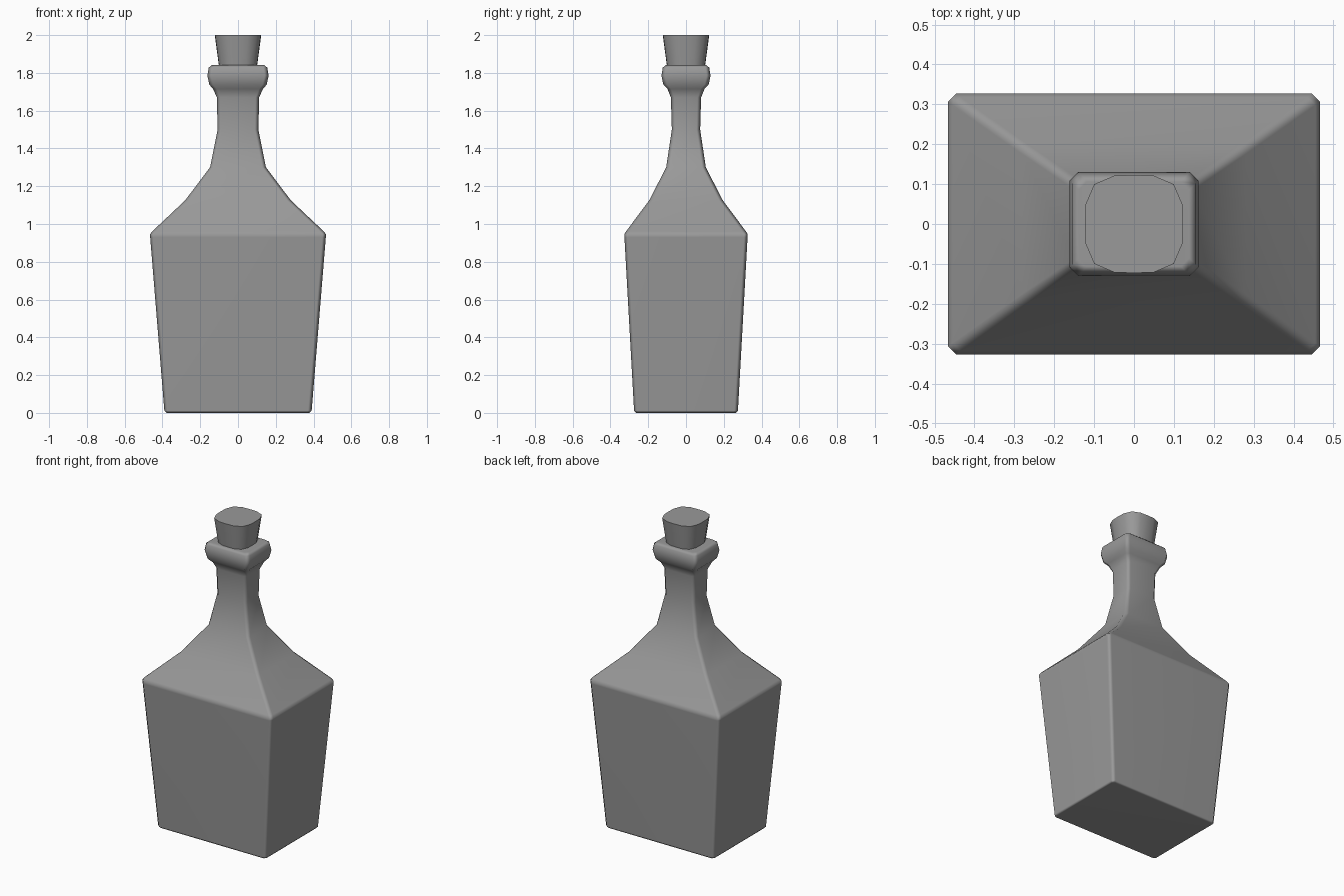
import bpy, bmesh, math

cube = bpy.data.objects.get("Cube")
if cube:
    bpy.data.objects.remove(cube, do_unlink=True)

grey = bpy.data.materials.new("plain grey")
grey.use_nodes = True
colour = (0.32, 0.32, 0.32, 1)
grey.diffuse_color = colour
grey.node_tree.nodes["Principled BSDF"].inputs["Base Color"].default_value = colour


def chamfered_rectangle(hx, hy, c):
    """Corner points of a rectangle with cut corners, anticlockwise."""
    return [(hx, c - hy), (hx, hy - c), (hx - c, hy), (c - hx, hy),
            (-hx, hy - c), (-hx, c - hy), (c - hx, -hy), (hx - c, -hy)]


def rounded_square(r, power=3.3, sides=16):
    """Squarish ring following a superellipse."""
    points = []
    for i in range(sides):
        a = math.tau * i / sides
        x, y = math.cos(a), math.sin(a)
        k = r / (abs(x) ** power + abs(y) ** power) ** (1 / power)
        points.append((x * k, y * k))
    return points


def loft(name, sections, angle):
    """Skin (outline, height) sections from bottom to top and cap the ends."""
    bm = bmesh.new()
    rings = [[bm.verts.new((x, y, z)) for x, y in outline] for outline, z in sections]
    for low, high in zip(rings, rings[1:]):
        n = len(low)
        for i in range(n):
            j = (i + 1) % n
            bm.faces.new((low[i], low[j], high[j], high[i]))
    bm.faces.new(rings[0][::-1])
    bm.faces.new(rings[-1])
    mesh = bpy.data.meshes.new(name)
    bm.to_mesh(mesh)
    bm.free()
    mesh.materials.append(grey)
    obj = bpy.data.objects.new(name, mesh)
    bpy.context.collection.objects.link(obj)
    bpy.ops.object.select_all(action='DESELECT')
    obj.select_set(True)
    bpy.context.view_layer.objects.active = obj
    bpy.ops.object.shade_smooth_by_angle(angle=math.radians(angle))
    return obj


# Bottle: half width, half depth, corner cut, height
profile = [
    (0.378, 0.263, 0.012, 0.0), (0.39, 0.275, 0.02, 0.012),
    (0.465, 0.326, 0.02, 0.93), (0.466, 0.327, 0.02, 0.945),
    (0.455, 0.318, 0.02, 0.96),
    (0.28, 0.195, 0.02, 1.125), (0.148, 0.105, 0.02, 1.30),
    (0.108, 0.075, 0.02, 1.50), (0.112, 0.08, 0.02, 1.67),
    (0.132, 0.098, 0.02, 1.715),
    (0.152, 0.12, 0.022, 1.738), (0.162, 0.13, 0.022, 1.785),
    (0.155, 0.123, 0.022, 1.828), (0.138, 0.106, 0.02, 1.842),
]
bottle = loft("bottle", [(chamfered_rectangle(hx, hy, c), z) for hx, hy, c, z in profile], 75)
weighted = bottle.modifiers.new("soft corners", 'WEIGHTED_NORMAL')
weighted.keep_sharp = True

# Stopper, tapering down into the neck
loft("stopper", [(rounded_square(0.096), 1.80), (rounded_square(0.123), 2.0)], 45)
